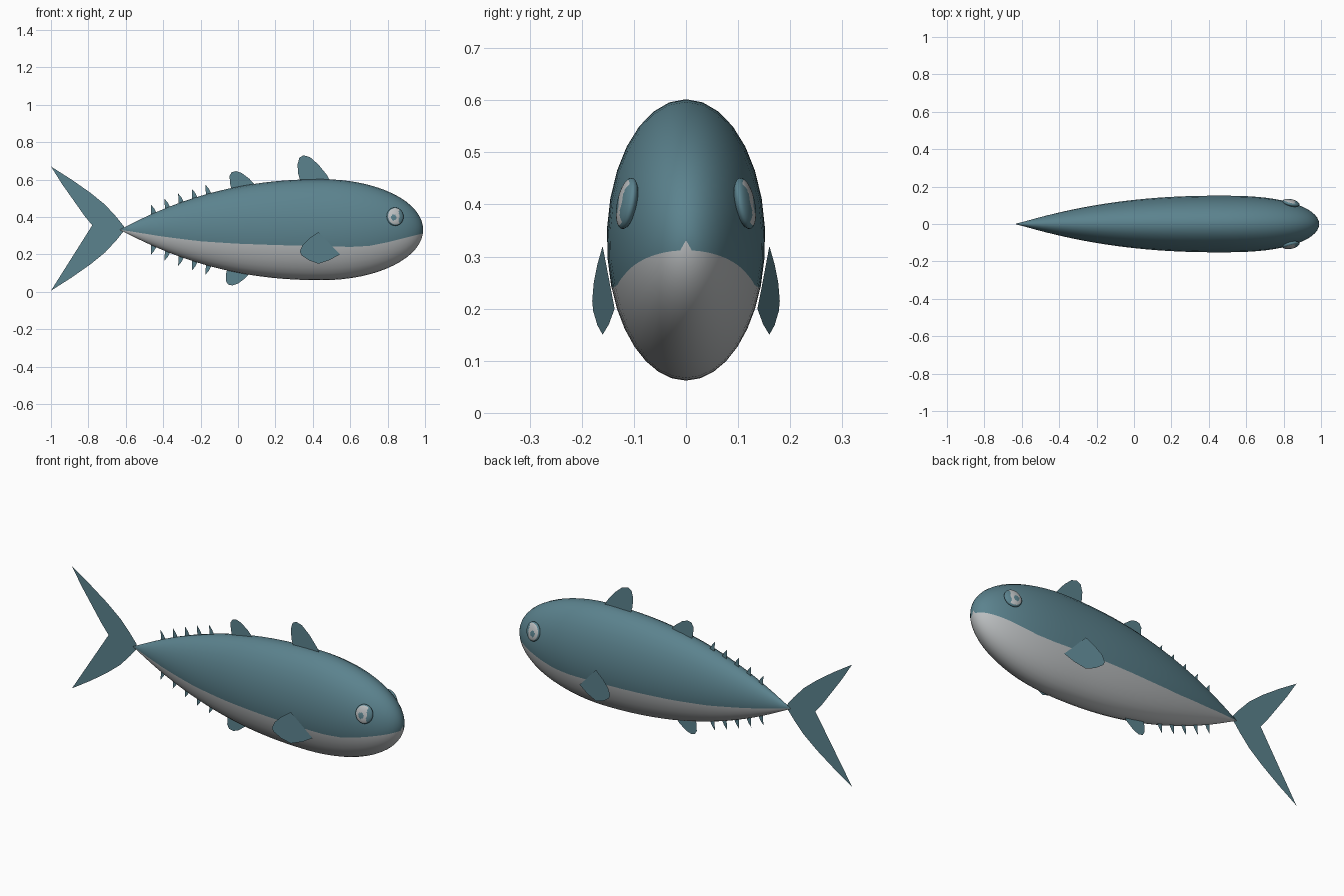
import bpy, bmesh
from math import sin, cos, asin, pi, sqrt
from mathutils import Vector, Matrix

cube = bpy.data.objects.get("Cube")
if cube:
    bpy.data.objects.remove(cube, do_unlink=True)

MID = 0.332          # height of the body axis
TAIL, WIDEST, NOSE = -0.63, 0.45, 0.99


def material(name, rgb):
    m = bpy.data.materials.new(name)
    m.use_nodes = True
    m.diffuse_color = (*rgb, 1)
    bsdf = m.node_tree.nodes["Principled BSDF"]
    bsdf.inputs["Base Color"].default_value = (*rgb, 1)
    bsdf.inputs["Roughness"].default_value = 0.6
    return m


teal = material("teal skin", (0.105, 0.225, 0.27))
pale = material("pale belly", (0.5, 0.52, 0.53))


def finish(name, bm, mats, smooth=False):
    mesh = bpy.data.meshes.new(name)
    bm.to_mesh(mesh)
    bm.free()
    for m in mats:
        mesh.materials.append(m)
    for p in mesh.polygons:
        p.use_smooth = smooth
    ob = bpy.data.objects.new(name, mesh)
    bpy.context.collection.objects.link(ob)
    return ob


def body_size(x):
    """Half height and half width of the body at x."""
    if x < WIDEST:
        k = 1 - max(0, (WIDEST - x) / (WIDEST - TAIL)) ** 2.18
        return 0.27 * k, 0.152 * k
    u = min(1, (x - WIDEST) / (NOSE - WIDEST))
    return 0.27 * sqrt(1 - u ** 2), 0.152 * sqrt(1 - u ** 2.6)


BELLY_LINE = [(-0.63, 0.332), (-0.4, 0.295), (-0.2, 0.27), (0, 0.257), (0.2, 0.25),
              (0.6, 0.24), (0.7, 0.245), (0.8, 0.265), (0.9, 0.29), (1, 0.315)]


def belly_line(x):
    for (x0, z0), (x1, z1) in zip(BELLY_LINE, BELLY_LINE[1:]):
        if x <= x1:
            return z0 + (z1 - z0) * (x - x0) / (x1 - x0)


def build_body(back_segments=18, belly_segments=14):
    bm = bmesh.new()
    xs = [TAIL + (WIDEST - TAIL) * i / 20 for i in range(20)]
    xs += [WIDEST + (NOSE - WIDEST) * sin(pi / 2 * i / 16) for i in range(17)]
    rings = []
    for x in xs:
        h, w = body_size(x)
        h, w = max(h, 0.002), max(w, 0.002)
        a = asin(max(-0.9, min(0.9, (belly_line(x) - MID) / h)))
        # the back sweeps over the top, the belly closes the ring underneath
        angles = [a + (pi - 2 * a) * i / back_segments for i in range(back_segments)]
        angles += [pi - a + (pi + 2 * a) * i / belly_segments for i in range(belly_segments)]
        rings.append([bm.verts.new((x, w * cos(t), MID + h * sin(t))) for t in angles])
    n = back_segments + belly_segments
    for r0, r1 in zip(rings, rings[1:]):
        for i in range(n):
            j = (i + 1) % n
            f = bm.faces.new((r0[i], r0[j], r1[j], r1[i]))
            f.material_index = int(i >= back_segments)
    bm.faces.new(rings[0])
    bm.faces.new(rings[-1])
    bmesh.ops.recalc_face_normals(bm, faces=bm.faces)
    finish("body", bm, [teal, pale], True)


def fin(name, points, y_at=lambda x: 0.0):
    """Thin upright sheet from an outline in x and z."""
    bm = bmesh.new()
    face = bm.faces.new([bm.verts.new((x, y_at(x), z)) for x, z in points])
    bmesh.ops.triangulate(bm, faces=[face])
    finish(name, bm, [teal])


def flip(points):
    return [(x, 2 * MID - z) for x, z in points]


build_body()

# Forked tail, one half mirrored about the axis
tip_half = [(-0.61, 0.35), (-0.65, 0.40), (-0.71, 0.465), (-0.79, 0.53), (-0.89, 0.60),
            (-1, 0.67), (-0.94, 0.575), (-0.88, 0.49), (-0.82, 0.405), (-0.765, 0.338)]
tail_drop = [(x, 0.676 - z) for x, z in reversed(tip_half[:-1])]
fin("tail_fin", tip_half + tail_drop)

# Dorsal and anal fins
fin("front_dorsal_fin", [(0.34, 0.57), (0.322, 0.63), (0.318, 0.68), (0.328, 0.717),
                         (0.35, 0.73), (0.385, 0.72), (0.43, 0.68), (0.475, 0.625), (0.5, 0.58)])
rear = [(-0.03, 0.53), (-0.043, 0.58), (-0.045, 0.62), (-0.033, 0.64),
        (-0.01, 0.645), (0.02, 0.635), (0.06, 0.605), (0.1, 0.56), (0.1, 0.54)]
fin("rear_dorsal_fin", rear)
fin("anal_fin", [(x - 0.02, z + 0.015) for x, z in flip(rear)])

# Rows of finlets above and below the tail stalk
for i in range(5):
    x = -0.463 + 0.073 * i
    z = MID + body_size(x)[0]
    tri = [(x, z - 0.02), (x - 0.003, z + 0.052), (x + 0.015, z + 0.03), (x + 0.033, z - 0.005)]
    fin(f"upper_finlet_{i + 1}", tri)
    fin(f"lower_finlet_{i + 1}", flip(tri))


def build_eye(name, side):
    """Flattened ball, pale on the outer rear part, with a small pupil."""
    bm = bmesh.new()
    bmesh.ops.create_uvsphere(bm, u_segments=32, v_segments=20, radius=1,
                              matrix=Matrix.Rotation(pi / 2, 4, "X"))
    for f in bm.faces:
        c = f.calc_center_median()
        pupil = Vector((c.x + 0.25, c.z + 0.15)).length < 0.33
        f.material_index = int(c.y * side > 0.4 and c.x < 0.4 and not pupil)
    place = (Matrix.Translation((0.84, side * 0.113, 0.402))
             @ Matrix.Rotation(side * 0.2, 4, "X") @ Matrix.Rotation(-side * 0.22, 4, "Z")
             @ Matrix.Diagonal((0.046, 0.017, 0.05, 1)))
    bmesh.ops.transform(bm, matrix=place, verts=bm.verts)
    finish(name, bm, [teal, pale], True)


# Paired eyes and side fins
side_fin = [(0.43, 0.32), (0.38, 0.285), (0.345, 0.25), (0.33, 0.215), (0.34, 0.195),
            (0.38, 0.168), (0.43, 0.15), (0.49, 0.17), (0.545, 0.2), (0.505, 0.24)]
for label, side in (("front", -1), ("back", 1)):
    build_eye(f"{label}_eye", side)
    fin(f"{label}_pectoral_fin", side_fin, lambda x: side * (0.16 - 0.2 * (x - 0.43)))
